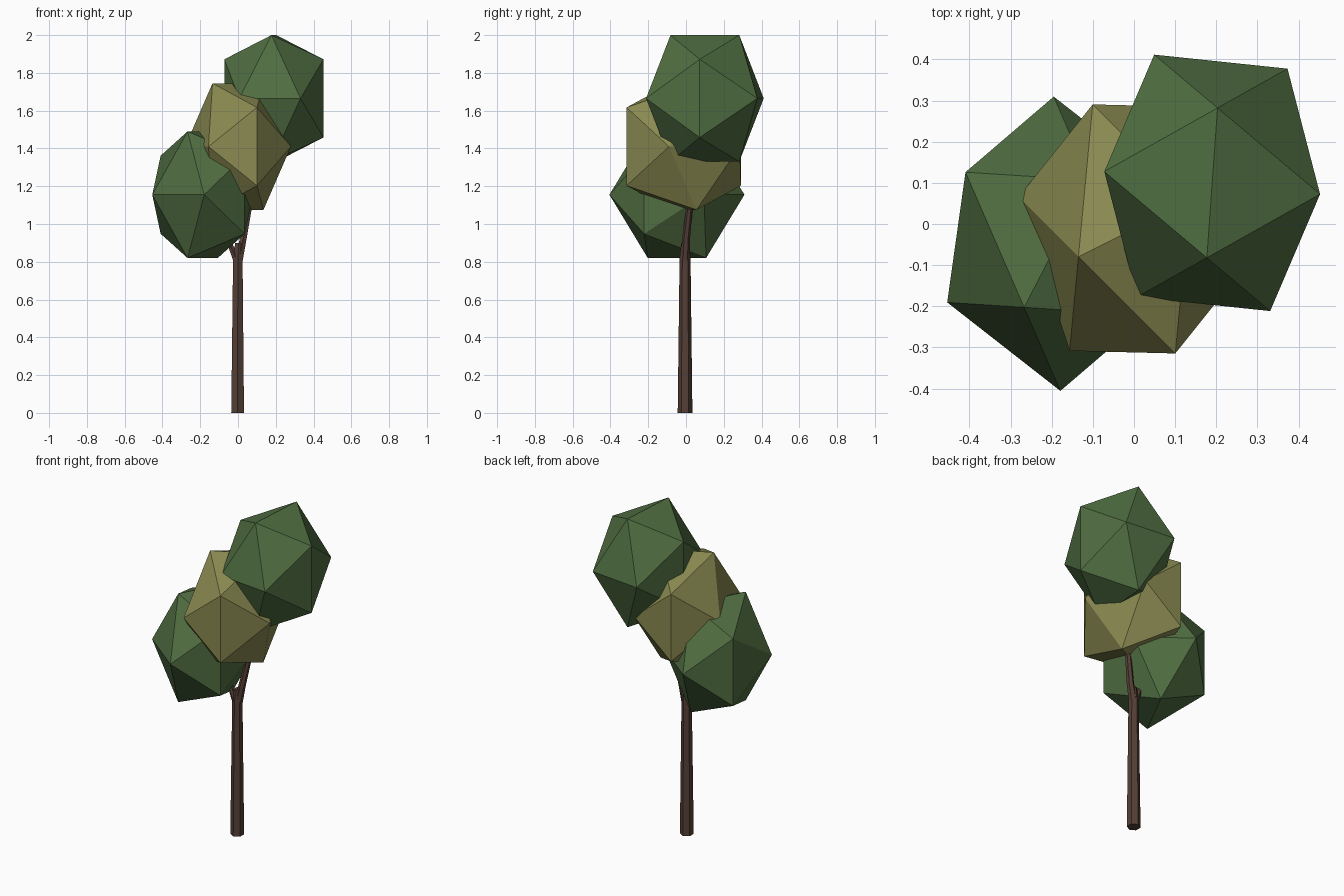
import bpy, bmesh, math
from mathutils import Vector

if "Cube" in bpy.data.objects:
    bpy.data.objects.remove(bpy.data.objects["Cube"])

PHI = (1 + math.sqrt(5)) / 2


def material(name, rgb):
    m = bpy.data.materials.new(name)
    m.diffuse_color = (*rgb, 1)
    m.use_nodes = True
    m.node_tree.nodes["Principled BSDF"].inputs["Base Color"].default_value = m.diffuse_color
    return m


GREEN = material("dark green leaves", (0.080, 0.156, 0.054))
OLIVE = material("olive leaves", (0.254, 0.254, 0.084))
BARK = material("brown bark", (0.091, 0.051, 0.037))


def add_object(name, bm, mat):
    bmesh.ops.recalc_face_normals(bm, faces=bm.faces)
    mesh = bpy.data.meshes.new(name)
    bm.to_mesh(mesh)
    bm.free()
    mesh.materials.append(mat)
    obj = bpy.data.objects.new(name, mesh)
    bpy.context.collection.objects.link(obj)
    return obj


def leaf_clump(name, centre, ax, ay, mat):
    """Stretched icosahedron with a level top edge; ax and ay are its plan axes."""
    c, ax, ay = Vector(centre), Vector((*ax, 0)), Vector((*ay, 0))
    az = Vector((0, 0, 0.207))
    bm = bmesh.new()
    for s in (-1, 1):
        for t in (-PHI, PHI):
            for p in ((0, s, t), (s, t, 0), (t, 0, s)):
                bm.verts.new(c + ax * p[0] + ay * p[1] + az * p[2])
    bmesh.ops.convex_hull(bm, input=bm.verts)
    return add_object(name, bm, mat)


def limb(name, rings, sides):
    """Tapered limb through level rings of (x, y, z, radius)."""
    bm = bmesh.new()
    loops = []
    for x, y, z, r in rings:
        loops.append([bm.verts.new((x + r * math.sin(2 * math.pi * i / sides),
                                    y + r * math.cos(2 * math.pi * i / sides), z))
                      for i in range(sides)])
    for a, b in zip(loops, loops[1:]):
        for i in range(sides):
            j = (i + 1) % sides
            bm.faces.new((a[i], a[j], b[j], b[i]))
    bm.faces.new(loops[0])
    bm.faces.new(loops[-1])
    return add_object(name, bm, BARK)


# Foliage
leaf_clump("upper_leaves", (0.19, 0.10, 1.665), (0.162, -0.017), (0.013, 0.182), GREEN)
leaf_clump("middle_leaves", (0.0, -0.012, 1.41), (0.062, -0.187), (0.135, 0.0675), OLIVE)
leaf_clump("lower_leaves", (-0.187, -0.048, 1.155), (0.1375, -0.1075), (0.080, 0.1545), GREEN)

# Trunk and the two branches reaching into the foliage
limb("trunk", [(-0.002, -0.005, 0, 0.039), (-0.001, -0.005, 0.82, 0.029),
               (0.004, -0.004, 0.90, 0.022)], 6)
limb("right_branch", [(0.003, -0.004, 0.80, 0.024), (0.027, 0.0, 0.92, 0.021),
                      (0.058, 0.018, 1.08, 0.017), (0.075, 0.025, 1.20, 0.014)], 6)
limb("left_branch", [(-0.004, -0.005, 0.80, 0.022), (-0.045, -0.008, 0.90, 0.016),
                     (-0.10, -0.02, 1.02, 0.012)], 6)
